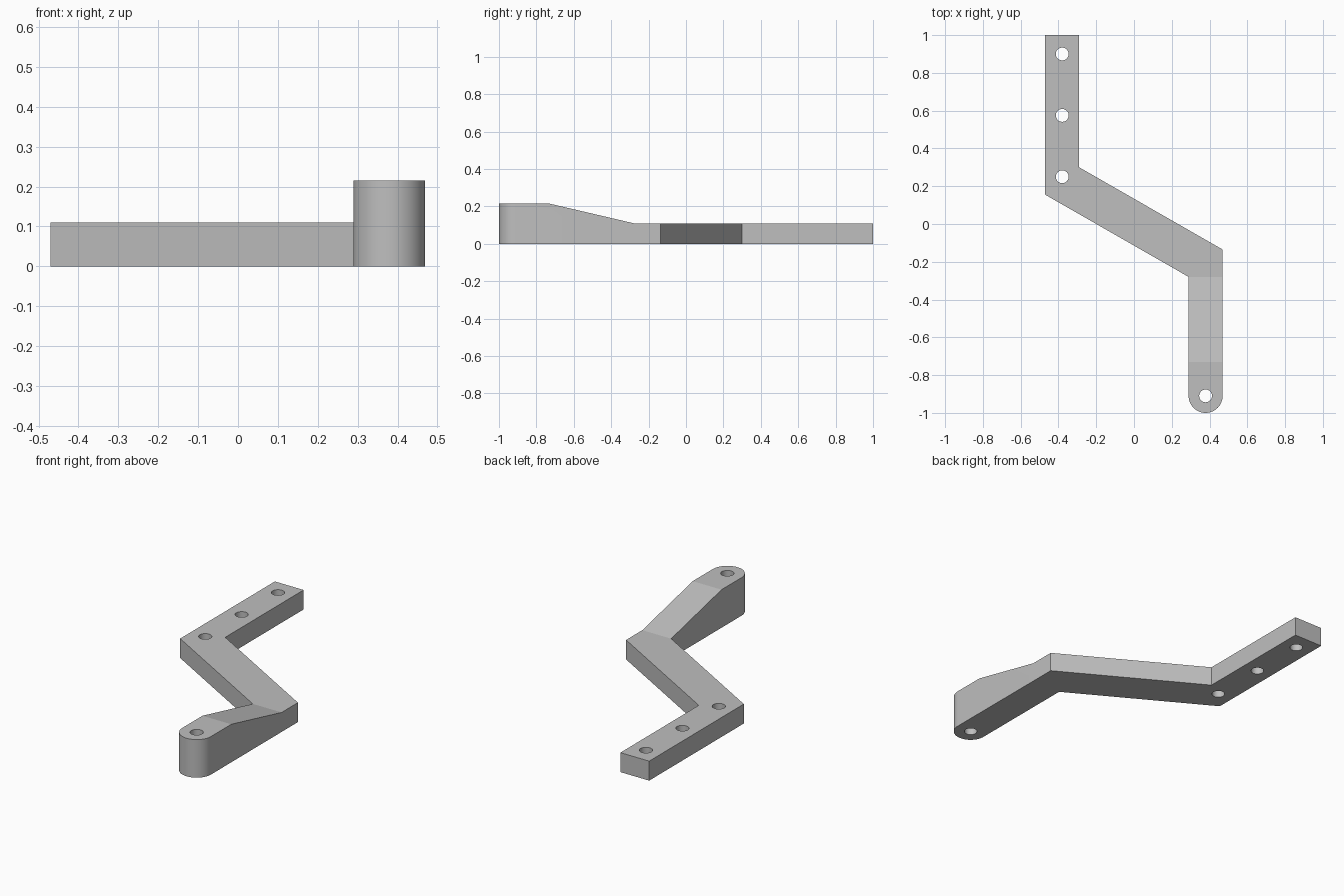
import bpy, bmesh, math

cube = bpy.data.objects.get("Cube")
if cube:
    bpy.data.objects.remove(cube, do_unlink=True)

grey = bpy.data.materials.new("plain grey")
grey.use_nodes = True
colour = (0.52, 0.52, 0.52, 1)
grey.diffuse_color = colour
grey.node_tree.nodes["Principled BSDF"].inputs["Base Color"].default_value = colour


def prism(name, points, offset):
    """Extrude a closed outline of 3D points along an offset."""
    bm = bmesh.new()
    face = bm.faces.new([bm.verts.new(p) for p in points])
    ext = bmesh.ops.extrude_face_region(bm, geom=[face])["geom"]
    bmesh.ops.translate(bm, vec=offset,
                        verts=[v for v in ext if isinstance(v, bmesh.types.BMVert)])
    bmesh.ops.recalc_face_normals(bm, faces=bm.faces)
    mesh = bpy.data.meshes.new(name)
    bm.to_mesh(mesh)
    bm.free()
    mesh.materials.append(grey)
    obj = bpy.data.objects.new(name, mesh)
    bpy.context.collection.objects.link(obj)
    return obj


def circle(x, y, z, r, start, sweep, count):
    return [(x + r * math.cos(start + sweep * i / count),
             y + r * math.sin(start + sweep * i / count), z) for i in range(count + 1)]


def boolean(target, cutter, operation):
    mod = target.modifiers.new(cutter.name, 'BOOLEAN')
    mod.operation, mod.object, mod.solver = operation, cutter, 'EXACT'
    bpy.context.view_layer.objects.active = target
    bpy.ops.object.modifier_apply(modifier=mod.name)
    bpy.data.objects.remove(cutter, do_unlink=True)


# Z-shaped bracket outline with a rounded front end
tip_x, tip_y, half = 0.379, -0.91, 0.09
outline = [(-0.47, 1, 0), (-0.47, 0.155, 0), (tip_x - half, -0.28, 0)]
outline += circle(tip_x, tip_y, 0, half, math.pi, math.pi, 32)
outline += [(tip_x + half, -0.135, 0), (-0.29, 0.3, 0), (-0.29, 1, 0)]
bracket = prism("offset_bracket", outline, (0, 0, 0.3))

# Side profile: raised front boss, ramp, then the thin arm
side = [(-1.1, -0.1), (-1.1, 0.215), (-0.73, 0.215), (-0.28, 0.11), (1.1, 0.11), (1.1, -0.1)]
# keep the base of the profile below the outline so z = 0 stays clean
boolean(bracket, prism("side_profile", [(-1, y, z) for y, z in side], (2, 0, 0)), 'INTERSECT')

# Bolt holes
for x, y in [(-0.38, 0.9), (-0.38, 0.575), (-0.38, 0.25), (tip_x, tip_y)]:
    ring = circle(x, y, -0.1, 0.034, 0, math.tau, 32)[:-1]
    boolean(bracket, prism("hole_cutter", ring, (0, 0, 0.5)), 'DIFFERENCE')

bracket.select_set(True)
bpy.context.view_layer.objects.active = bracket
bpy.ops.object.shade_smooth_by_angle(angle=math.radians(12))
